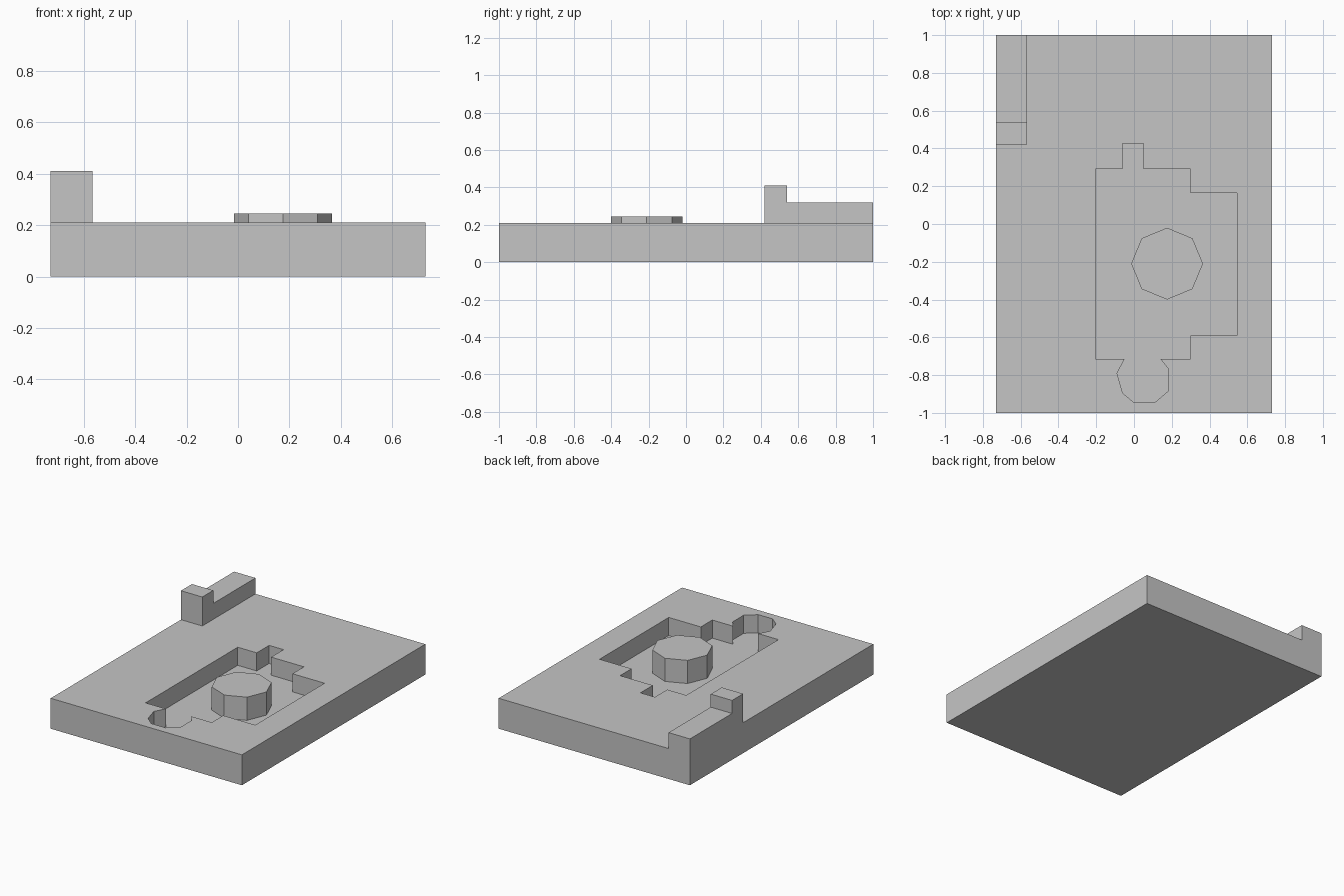
import bpy, bmesh, math

cube = bpy.data.objects.get("Cube")
if cube:
    bpy.data.objects.remove(cube, do_unlink=True)

GREY = (0.56, 0.56, 0.56, 1)
grey = bpy.data.materials.new("plain grey")
grey.use_nodes = True
grey.diffuse_color = GREY
grey.node_tree.nodes["Principled BSDF"].inputs["Base Color"].default_value = GREY

HALF_X, BASE_TOP, FLOOR = 0.73, 0.21, 0.085


def prism(name, outline, offset):
    """Extrude a closed 3D outline along an offset vector."""
    bm = bmesh.new()
    face = bm.faces.new([bm.verts.new(p) for p in outline])
    cap = bmesh.ops.extrude_face_region(bm, geom=[face])
    moved = [g for g in cap["geom"] if isinstance(g, bmesh.types.BMVert)]
    bmesh.ops.translate(bm, verts=moved, vec=offset)
    bmesh.ops.recalc_face_normals(bm, faces=bm.faces)
    mesh = bpy.data.meshes.new(name)
    bm.to_mesh(mesh)
    bm.free()
    mesh.materials.append(grey)
    obj = bpy.data.objects.new(name, mesh)
    bpy.context.collection.objects.link(obj)
    return obj


# Base slab
base = prism("base_slab", [(-HALF_X, -1, 0), (HALF_X, -1, 0), (HALF_X, 1, 0), (-HALF_X, 1, 0)],
             (0, 0, BASE_TOP))

# Stepped pocket with a rounded lobe at the front
pocket_outline = [
    (-0.205, -0.715), (-0.05, -0.715), (-0.09, -0.79), (-0.06, -0.895), (0, -0.945),
    (0.11, -0.945), (0.18, -0.885), (0.18, -0.765), (0.14, -0.715), (0.3, -0.715),
    (0.3, -0.59), (0.545, -0.59), (0.545, 0.165), (0.3, 0.165), (0.3, 0.29),
    (0.05, 0.29), (0.05, 0.425), (-0.06, 0.425), (-0.06, 0.29), (-0.205, 0.29)]
cutter = prism("pocket_cutter", [(x, y, FLOOR) for x, y in pocket_outline], (0, 0, 0.3))
cutter.hide_render = True
cutter.hide_viewport = True
cut = base.modifiers.new("pocket", "BOOLEAN")
cut.operation = "DIFFERENCE"
cut.solver = "EXACT"
cut.object = cutter

# Apply the cut and drop the helper
bpy.context.view_layer.update()
graph = bpy.context.evaluated_depsgraph_get()
carved = bpy.data.meshes.new_from_object(base.evaluated_get(graph))
base.modifiers.clear()
base.data = carved
bpy.data.objects.remove(cutter, do_unlink=True)

# Octagonal island rising from the pocket floor
ring = [i * math.pi / 4 for i in range(8)]
prism("octagonal_island",
      [(0.175 + 0.19 * math.cos(a), -0.21 + 0.19 * math.sin(a), FLOOR) for a in ring],
      (0, 0, 0.245 - FLOOR))

# Stepped block on the back corner
step_profile = [(0.42, BASE_TOP), (1, BASE_TOP), (1, 0.32), (0.54, 0.32), (0.54, 0.41), (0.42, 0.41)]
prism("corner_step_block", [(-HALF_X, y, z) for y, z in step_profile], (0.163, 0, 0))
